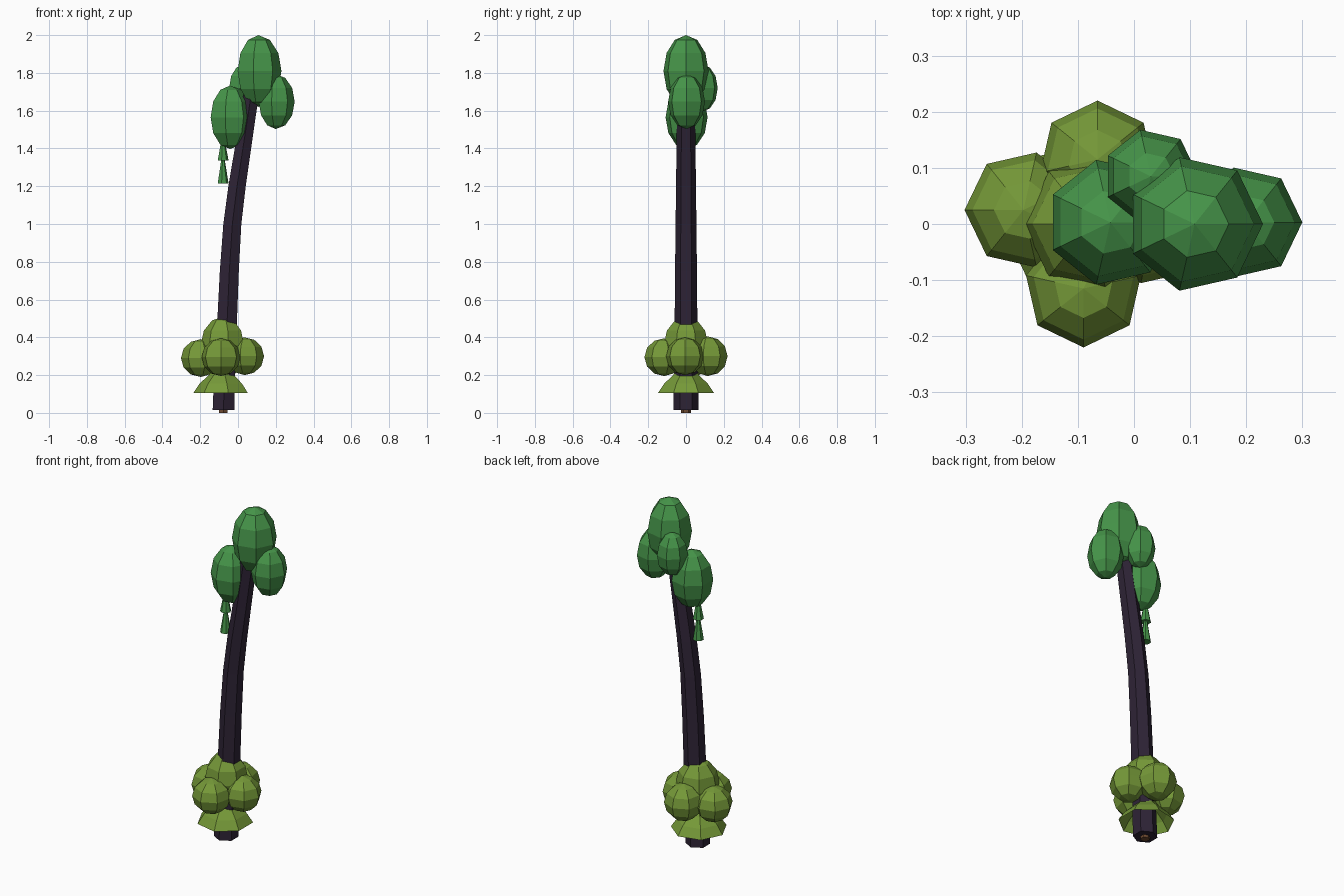
import bpy, bmesh
from math import pi, cos, sin

cube = bpy.data.objects.get("Cube")
if cube:
    bpy.data.objects.remove(cube, do_unlink=True)


def material(name, rgb):
    mat = bpy.data.materials.new(name)
    mat.use_nodes = True
    mat.diffuse_color = (*rgb, 1)
    mat.node_tree.nodes["Principled BSDF"].inputs["Base Color"].default_value = (*rgb, 1)
    return mat


BARK = material("dark bark", (0.027, 0.017, 0.036))
WOOD = material("brown heartwood", (0.16, 0.07, 0.03))
OLIVE = material("olive leaves", (0.18, 0.32, 0.04))
GREEN = material("deep green leaves", (0.061, 0.30, 0.067))


def finish(name, bm, mat):
    bmesh.ops.recalc_face_normals(bm, faces=bm.faces)
    mesh = bpy.data.meshes.new(name)
    bm.to_mesh(mesh)
    bm.free()
    mesh.materials.append(mat)
    obj = bpy.data.objects.new(name, mesh)
    bpy.context.collection.objects.link(obj)
    return obj


def loft(name, sections, sides, turn, mat, y=0, caps=True):
    """Join horizontal polygon sections given as (x, z, radius)."""
    bm = bmesh.new()
    rings = []
    for x, z, r in sections:
        angles = [turn + 2 * pi * i / sides for i in range(sides)]
        rings.append([bm.verts.new((x + r * cos(a), y + r * sin(a), z)) for a in angles])
    for low, high in zip(rings, rings[1:]):
        for i in range(sides):
            j = (i + 1) % sides
            bm.faces.new((low[i], low[j], high[j], high[i]))
    if caps:
        bm.faces.new(rings[0][::-1])
        bm.faces.new(rings[-1])
    return finish(name, bm, mat)


def leaf_clump(name, centre, radius, height, turn, mat):
    """Faceted seven-sided ball, stretched in height."""
    bm = bmesh.new()
    bmesh.ops.create_uvsphere(bm, u_segments=7, v_segments=6, radius=1)
    # Align one column of vertices with +x before turning
    v = max(bm.verts, key=lambda p: p.co.x)
    start = math_angle(v.co)
    obj = finish(name, bm, mat)
    obj.location = centre
    obj.scale = (radius, radius, height)
    obj.rotation_euler.z = turn - start
    return obj


def math_angle(co):
    return co.xy.angle_signed((1, 0))


# Trunk with its exposed core underneath
trunk = [(-0.077, 0.015, 0.066), (-0.070, 0.25, 0.063), (-0.057, 0.5, 0.060),
         (-0.046, 0.75, 0.058), (-0.030, 1.0, 0.055), (-0.005, 1.2, 0.053),
         (0.026, 1.4, 0.050), (0.072, 1.7, 0.047)]
loft("trunk", trunk, 6, pi / 2, BARK)
loft("trunk_core", [(-0.077, 0, 0.026), (-0.077, 0.03, 0.026)], 6, pi / 2, WOOD)

# Crown clumps
leaf_clump("crown_top", (0.108, 0, 1.81), 0.122, 0.19, 0, GREEN)
leaf_clump("crown_right", (-0.042, 0.003, 1.565), 0.114, 0.168, 0, GREEN)
leaf_clump("crown_left", (0.20, 0.003, 1.648), 0.10, 0.145, 0, GREEN)
leaf_clump("crown_back", (0.03, 0.085, 1.72), 0.085, 0.125, 0, GREEN)

# Hanging tassel below the right crown clump
for name, low, high, tip in (("tassel_upper", 1.337, 1.42, 0.014),
                             ("tassel_lower", 1.215, 1.345, 0.009)):
    loft(name, [(-0.08, low, 0.03), (-0.08, high, tip)], 7, 0, GREEN)

# Bush around the foot of the trunk
leaf_clump("bush_middle", (-0.077, 0, 0.36), 0.12, 0.15, pi, OLIVE)
leaf_clump("bush_right", (-0.197, 0.025, 0.29), 0.105, 0.1, pi, OLIVE)
leaf_clump("bush_left", (0.035, -0.005, 0.30), 0.103, 0.1, 0, OLIVE)
leaf_clump("bush_back", (-0.065, 0.115, 0.30), 0.105, 0.105, pi / 2, OLIVE)
leaf_clump("bush_front", (-0.09, -0.115, 0.295), 0.105, 0.1, -pi / 2, OLIVE)

# Open skirt of leaves under the bush
loft("bush_skirt", [(-0.085, 0.105, 0.152), (-0.085, 0.155, 0.118),
                    (-0.085, 0.20, 0.07), (-0.08, 0.23, 0.05)],
     7, pi, OLIVE, caps=False)
